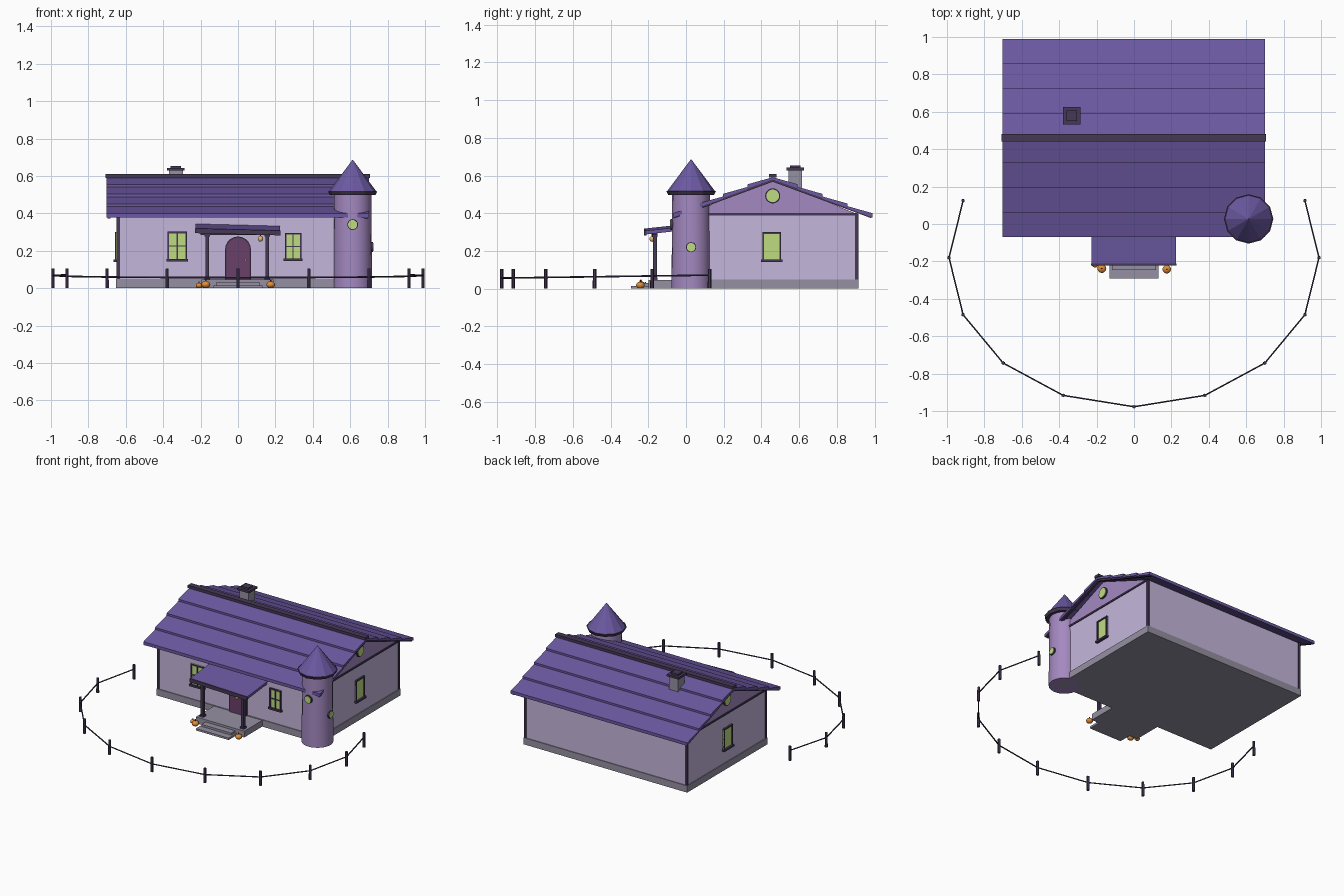
import bpy, bmesh, math
from mathutils import Matrix, Vector

if "Cube" in bpy.data.objects:
    bpy.data.objects.remove(bpy.data.objects["Cube"])


def mat(name, r, g, b):
    m = bpy.data.materials.new(name)
    m.diffuse_color = (r, g, b, 1)
    m.use_nodes = True
    m.node_tree.nodes["Principled BSDF"].inputs["Base Color"].default_value = m.diffuse_color
    return m


WALL = mat("lilac_wall", .56, .47, .72)
GABLE = mat("violet_wall", .37, .25, .53)
ROOF = mat("purple_roof", .15, .10, .36)
TRIM = mat("dark_trim", .06, .04, .09)
STONE = mat("stone", .30, .28, .36)
GLASS = mat("green_glass", .52, .72, .22)
DOOR = mat("door_plum", .14, .05, .14)
ORANGE = mat("pumpkin_orange", .75, .27, .04)
GLOW = mat("lantern_glow", .85, .50, .15)


def finish(name, bm, m, smooth=False):
    bmesh.ops.recalc_face_normals(bm, faces=bm.faces)
    me = bpy.data.meshes.new(name)
    bm.to_mesh(me)
    bm.free()
    me.materials.append(m)
    ob = bpy.data.objects.new(name, me)
    bpy.context.collection.objects.link(ob)
    if smooth:
        bpy.ops.object.select_all(action='DESELECT')
        ob.select_set(True)
        bpy.context.view_layer.objects.active = ob
        bpy.ops.object.shade_smooth_by_angle(angle=math.radians(40))
    return ob


def boxes(name, m, *spans, M=Matrix()):
    """Each span is (x0, x1, y0, y1, z0, z1)."""
    bm = bmesh.new()
    for a, b, c, d, e, f in spans:
        T = Matrix.Translation(((a + b) / 2, (c + d) / 2, (e + f) / 2))
        bmesh.ops.create_cube(bm, size=1, matrix=M @ T @ Matrix.Diagonal((b - a, d - c, f - e, 1)))
    return finish(name, bm, m)


def prism(name, m, pts, a, b, axis='x'):
    """Profile in yz swept along x, or in xz swept along y."""
    bm = bmesh.new()
    put = (lambda p, t: (t, p[0], p[1])) if axis == 'x' else (lambda p, t: (p[0], t, p[1]))
    A = [bm.verts.new(put(p, a)) for p in pts]
    B = [bm.verts.new(put(p, b)) for p in pts]
    bm.faces.new(A)
    bm.faces.new(B)
    n = len(pts)
    for i in range(n):
        bm.faces.new((A[i], A[(i + 1) % n], B[(i + 1) % n], B[i]))
    return finish(name, bm, m)


def cone(name, m, x, y, z0, z1, r0, r1, n=16, smooth=False, M=Matrix()):
    bm = bmesh.new()
    bmesh.ops.create_cone(bm, cap_ends=True, segments=n, radius1=r0, radius2=r1, depth=z1 - z0,
                          matrix=M @ Matrix.Translation((x, y, (z0 + z1) / 2)))
    return finish(name, bm, m, smooth)


def facing(x, y, z, deg):
    return Matrix.Translation((x, y, z)) @ Matrix.Rotation(math.radians(deg), 4, 'Z')


def window(name, x, y, z, w, h, deg, bars):
    M, t = facing(x, y, z, deg), .009
    w, h = w / 2, h / 2
    boxes(name + "_glass", GLASS, (-w, w, -.006, .01, -h, h), M=M)
    parts = [(-w, -w + t, -.013, .01, -h, h), (w - t, w, -.013, .01, -h, h),
             (-w, w, -.013, .01, h - t, h), (-w - .006, w + .006, -.02, .01, -h - .004, -h + t)]
    if bars:
        parts += [(-.003, .003, -.01, .01, -h, h), (-w, w, -.01, .01, -.003, .003)]
    boxes(name + "_frame", TRIM, *parts, M=M)


def round_window(name, x, y, z, r, deg):
    M = facing(x, y, z, deg) @ Matrix.Rotation(math.pi / 2, 4, 'X')
    cone(name + "_frame", TRIM, 0, 0, -.015, .008, r, r, 20, M=M)
    cone(name + "_glass", GLASS, 0, 0, -.015, .012, r * .84, r * .84, 20, M=M)


# House body
W, Y0, Y1, YC = .645, .01, .91, .46
boxes("foundation", STONE, (-W - .006, W + .006, Y0 - .006, Y1 + .006, 0, .048))
boxes("walls", WALL, (-W, W, Y0, Y1, .045, .395))
prism("gable", GABLE, [(Y0, .395), (Y1, .395), (YC, .578)], -W, W)
c = .009
boxes("corner_trim", TRIM, *[(x - c, x + c, y - c, y + c, .046, .395)
                             for x in (-W + .005, W - .005) for y in (Y0 + .005, Y1 - .005)])
boxes("gable_trim", TRIM, *[(s * W - .006, s * W + .006, Y0, Y1, .389, .401) for s in (-1, 1)])

# Overlapping roof boards on both slopes
slope = lambda d: .603 - .205 * d / .53
for s, side in ((-1, "front"), (1, "back")):
    for i in range(4):
        d0, d1 = i * .1325, (i + 1) * .1325
        prism(f"roof_board_{side}_{i}", ROOF,
              [(YC + s * d0, slope(d0) - .012), (YC + s * d1, slope(d1) + .002),
               (YC + s * d1, slope(d1) - .02), (YC + s * d0, slope(d0) - .024)], -.703, .7)
    for e in (-.69, .685):
        prism("barge_board_" + side, TRIM,
              [(YC, slope(0) - .02), (YC + s * .525, slope(.525) - .016),
               (YC + s * .525, slope(.525) - .027), (YC, slope(0) - .036)], e - .008, e + .008)
boxes("ridge_cap", TRIM, (-.708, .705, YC - .02, YC + .02, .59, .609))

# Chimney
boxes("chimney", STONE, (-.368, -.295, .543, .615, .5, .635))
boxes("chimney_cap", TRIM, (-.379, -.285, .532, .626, .628, .642), (-.36, -.304, .551, .607, .64, .654))

# Corner tower
TX, TY = .613, .027
cone("tower", GABLE, TX, TY, 0, .51, .104, .1, 20, True)
cone("tower_brim", TRIM, TX, TY, .498, .518, .122, .132, 12)
cone("tower_roof", ROOF, TX, TY, .517, .685, .127, .002, 12)
round_window("tower_front_window", TX, TY - .1, .34, .029, 0)
round_window("tower_side_window", TX + .1, TY, .22, .027, 90)

# Windows
window("front_left_window", -.325, Y0, .225, .105, .155, 0, True)
window("front_right_window", .295, Y0, .223, .09, .145, 0, True)
for s, side in ((1, "right"), (-1, "left")):
    window(side + "_window", s * W, .455, .222, .1, .155, 90 * s, False)
    round_window(side + "_gable_window", s * W, YC, .492, .04, 90 * s)


# Arched door
def arch(r, zs):
    return [(-r, .045)] + [(r * -math.cos(math.pi * k / 10), zs + r * math.sin(math.pi * k / 10))
                           for k in range(11)] + [(r, .045)]


prism("door_frame", TRIM, arch(.069, .207), Y0 - .012, Y0 + .01, 'y')
prism("door", DOOR, arch(.061, .207), Y0 - .018, Y0 + .01, 'y')
boxes("door_knob", GLOW, (.036, .046, Y0 - .028, Y0 - .015, .145, .155))

# Porch
boxes("porch_floor", STONE, (-.195, .19, -.2, .01, 0, .045))
boxes("porch_steps", STONE, (-.13, .13, -.292, -.19, 0, .014), (-.118, .118, -.245, -.19, 0, .029))
for x in (-.165, .157):
    boxes("porch_post", TRIM, (x - .01, x + .01, -.175, -.155, .04, .295),
          (x - .015, x + .015, -.18, -.15, .045, .058), (x - .015, x + .015, -.18, -.15, .275, .29))
boxes("porch_beam", TRIM, (-.2, .195, -.178, -.152, .284, .302))
roof = prism("porch_roof", ROOF, [(-.218, .293), (-.218, .313), (.012, .338), (.012, .318)], -.228, .225)
edge = boxes("porch_roof_edge", TRIM, (-.23, .227, -.222, -.21, .288, .314))
for ob in (roof, edge):
    P = Matrix.Translation((0, 0, .31))
    ob.matrix_world = P @ Matrix.Rotation(math.radians(1.5), 4, 'Y') @ P.inverted()


# Pumpkins and hanging lantern
def ball(name, m, x, y, z, r, squash):
    bm = bmesh.new()
    bmesh.ops.create_uvsphere(bm, u_segments=12, v_segments=8, radius=r,
                              matrix=Matrix.Translation((x, y, z)) @ Matrix.Diagonal((1, 1, squash, 1)))
    return finish(name, m=m, bm=bm, smooth=True)


for x, y, r in ((-.172, -.238, .024), (.175, -.242, .023), (-.208, -.215, .018)):
    ball("pumpkin", ORANGE, x, y, r * .8, r, .8)
    cone("pumpkin_stem", TRIM, x, y, r * 1.5, r * 2, .004, .003, 6)
ball("lantern", GLOW, .12, -.18, .264, .014, 1.1)
cone("lantern_cord", TRIM, .12, -.18, .275, .3, .003, .003, 6)

# Curved fence
posts = []
for k in range(11):
    a = math.radians(-202.5 + 22.5 * k)
    posts.append(Vector((.989 * math.cos(a), -.18 + .797 * math.sin(a), 0)))
    cone("fence_post", TRIM, posts[-1].x, posts[-1].y, 0, .104, .01, .009, 6)
bm = bmesh.new()
for p, q in zip(posts, posts[1:]):
    p, q = (v + Vector((0, 0, .07 + .014 * v.y)) for v in (p, q))
    R = (q - p).to_track_quat('Z', 'Y').to_matrix().to_4x4()
    bmesh.ops.create_cone(bm, cap_ends=True, segments=6, radius1=.0045, radius2=.0045,
                          depth=(q - p).length, matrix=Matrix.Translation((p + q) / 2) @ R)
finish("fence_rail", bm, TRIM)
